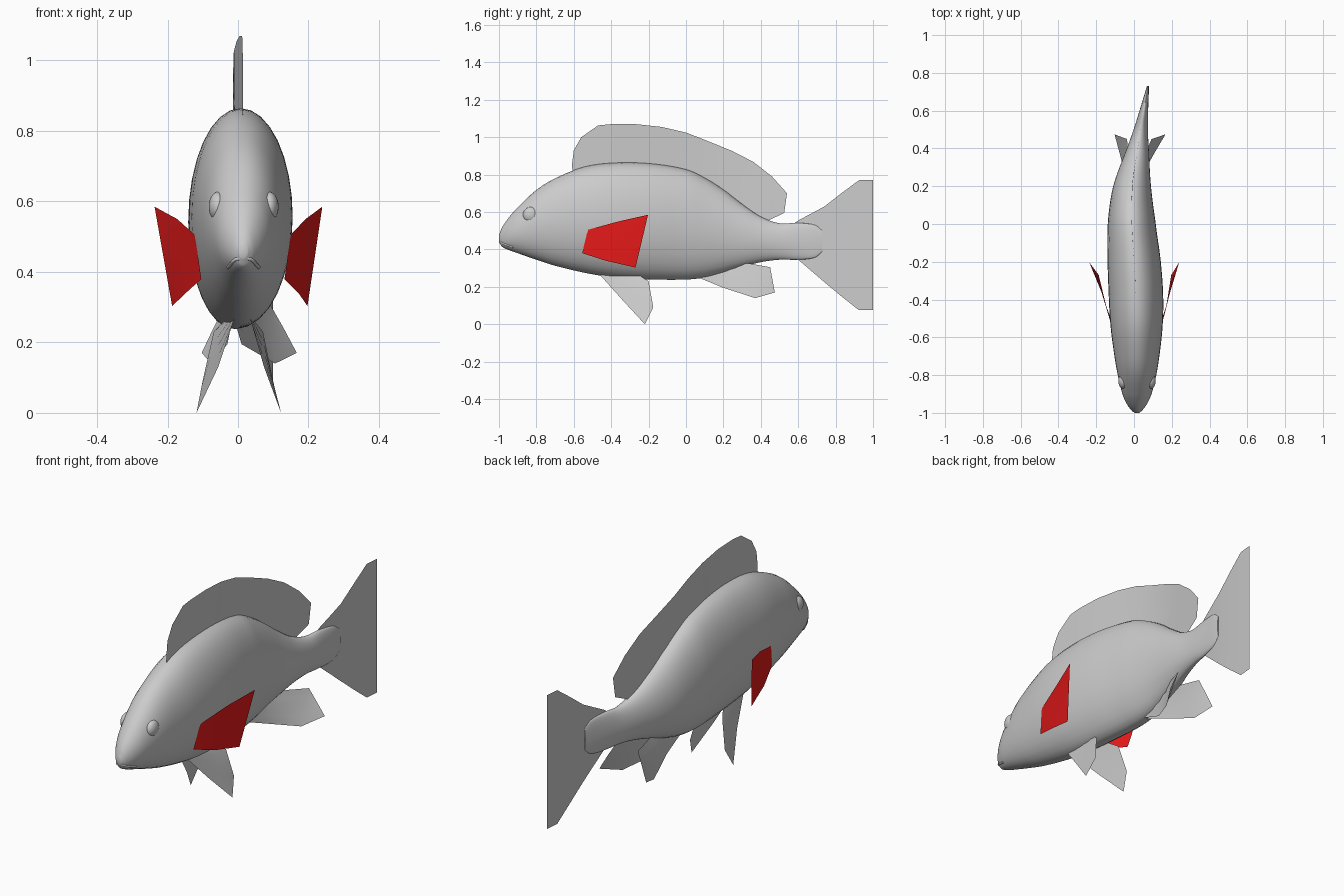
import bpy, bmesh, math

if "Cube" in bpy.data.objects:
    bpy.data.objects.remove(bpy.data.objects["Cube"])

# Body stations: y, top z, bottom z, half width
BODY = [(-1, .475, .44, .012), (-.985, .515, .416, .03), (-.95, .567, .398, .055),
        (-.9, .625, .38, .077), (-.8, .718, .345, .102), (-.7, .78, .313, .119),
        (-.55, .84, .277, .137), (-.4, .862, .252, .144), (-.2, .86, .24, .141),
        (0, .828, .239, .127), (.1, .783, .25, .115), (.2, .72, .275, .1),
        (.3, .643, .305, .08), (.4, .575, .332, .058), (.5, .54, .345, .038),
        (.6, .542, .345, .023), (.69, .53, .357, .011), (.73, .5, .39, .005)]
# Bent centreline: y, x
SPINE = [(-1, .015), (-.8, .016), (-.4, .011), (-.2, .001), (0, -.012), (.2, -.01),
         (.4, .02), (.6, .052), (.75, .076), (1, .1)]


def sample(keys, y):
    """Smooth Hermite interpolation of every column at y."""
    y = min(max(y, keys[0][0]), keys[-1][0])
    i = max(k for k in range(len(keys) - 1) if keys[k][0] <= y)
    a, b = keys[i], keys[i + 1]
    p, n = keys[max(i - 1, 0)], keys[min(i + 2, len(keys) - 1)]
    h = b[0] - a[0]
    t = (y - a[0]) / h
    out = []
    for c in range(1, len(a)):
        m0 = (b[c] - p[c]) / (b[0] - p[0]) * h
        m1 = (n[c] - a[c]) / (n[0] - a[0]) * h
        out.append((2*t**3 - 3*t**2 + 1) * a[c] + (t**3 - 2*t**2 + t) * m0
                   + (3*t**2 - 2*t**3) * b[c] + (t**3 - t**2) * m1)
    return out


def cx(y):
    return sample(SPINE, y)[0]


def make(name, bm, smooth=40):
    me = bpy.data.meshes.new(name)
    bm.to_mesh(me)
    bm.free()
    ob = bpy.data.objects.new(name, me)
    bpy.context.collection.objects.link(ob)
    bpy.ops.object.select_all(action='DESELECT')
    ob.select_set(True)
    bpy.context.view_layer.objects.active = ob
    bpy.ops.object.shade_smooth_by_angle(angle=math.radians(smooth))
    return ob


def fin(name, edge_a, edge_b, side=1, rows=4):
    """Thin sheet between two edges of (offset from spine, y, z) points."""
    bm = bmesh.new()
    cols = []
    for a, b in zip(edge_a, edge_b):
        col = []
        for r in range(rows + 1):
            t = r / rows
            o, y, z = [p + (q - p) * t for p, q in zip(a, b)]
            col.append(bm.verts.new((cx(y) + side * o, y, z)))
        cols.append(col)
    for c, d in zip(cols, cols[1:]):
        for r in range(rows):
            bm.faces.new((c[r], d[r], d[r + 1], c[r + 1]))
    return make(name, bm)


# Body loft
bm = bmesh.new()
N, SEG = 32, 5
ys = [a[0] + (b[0] - a[0]) * k / SEG for a, b in zip(BODY, BODY[1:]) for k in range(SEG)] + [BODY[-1][0]]
rings = []
for y in ys:
    top, bot, w = sample(BODY, y)
    zc, h = (top + bot) / 2, (top - bot) / 2
    rings.append([bm.verts.new((cx(y) + w * math.cos(2 * math.pi * k / N), y,
                                zc + h * math.sin(2 * math.pi * k / N))) for k in range(N)])
for r, s in zip(rings, rings[1:]):
    for k in range(N):
        bm.faces.new((r[k], r[(k + 1) % N], s[(k + 1) % N], s[k]))
bm.faces.new(rings[0][::-1])
bm.faces.new(rings[-1])
bmesh.ops.recalc_face_normals(bm, faces=bm.faces)
make("body", bm, 60)

# Eyes
for side, label in ((1, "right"), (-1, "left")):
    bpy.ops.mesh.primitive_uv_sphere_add(segments=24, ring_count=14, radius=1,
                                         location=(cx(-.83) + side * .073, -.83, .585))
    eye = bpy.context.object
    eye.name = label + "_eye"
    eye.scale = (.026, .042, .042)
    bpy.ops.object.shade_smooth()

# Mouth: thin lip following the snout surface
half = []
for y, z in ((-.925, .413), (-.95, .42), (-.97, .428), (-.988, .436)):
    top, bot, w = sample(BODY, y)
    d = (z - (top + bot) / 2) / ((top - bot) / 2)
    half.append((w * math.sqrt(max(0, 1 - d * d)), y, z))
path = [(-x, y, z) for x, y, z in half] + [(0, -.994, .44)] + half[::-1]
cu = bpy.data.curves.new("mouth", 'CURVE')
cu.dimensions = '3D'
cu.bevel_depth = .005
cu.bevel_resolution = 2
cu.use_fill_caps = True
sp = cu.splines.new('POLY')
sp.points.add(len(path) - 1)
for p, (x, y, z) in zip(sp.points, path):
    p.co = (cx(y) + x, y, z, 1)
bpy.context.collection.objects.link(bpy.data.objects.new("mouth", cu))

# Dorsal fin: base y, tip y, tip z
DORSAL = [(-.605, -.61, .85), (-.6, -.6, .93), (-.57, -.56, 1.0), (-.5, -.47, 1.063),
          (-.42, -.4, 1.07), (-.3, -.27, 1.07), (-.17, -.13, 1.055), (-.05, 0, 1.025),
          (.06, .12, .978), (.17, .25, .925), (.26, .36, .868), (.33, .46, .79),
          (.38, .54, .7), (.42, .525, .595), (.43, .43, .565)]
fin("dorsal_fin", [(0, b, sample(BODY, b)[0] - .02) for b, t, z in DORSAL],
    [(0, t, z) for b, t, z in DORSAL])

# Tail fin: y, low z, high z
TAIL = [(.55, .37, .52), (.6, .345, .555), (.67, .285, .592), (.74, .225, .63),
        (.83, .15, .7), (.925, .075, .77), (1, .075, .77)]
fin("tail_fin", [(0, y, a) for y, a, b in TAIL], [(0, y, b) for y, a, b in TAIL], rows=6)

# Paired fins
red = bpy.data.materials.new("fin_red")
red.diffuse_color = (.8, .01, .01, 1)
red.use_nodes = True
red.node_tree.nodes["Principled BSDF"].inputs["Base Color"].default_value = red.diffuse_color
for side, label in ((1, "right"), (-1, "left")):
    pec = fin(label + "_pectoral_fin",
              [(.136, -.525, .505), (.182, -.36, .55), (.238, -.203, .585)],
              [(.118, -.555, .38), (.16, -.43, .34), (.192, -.27, .303)], side)
    pec.data.materials.append(red)
    fin(label + "_pelvic_fin",
        [(.02, -.47, .275), (.065, -.34, .13), (.12, -.22, 0)],
        [(.03, -.27, .275), (.07, -.2, .23), (.1, -.175, .09)], side)
    fin(label + "_anal_fin",
        [(.004, .04, .26), (.02, .2, .195), (.09, .37, .14), (.135, .475, .17)],
        [(.004, .25, .33), (.035, .34, .325), (.065, .45, .305), (.1, .462, .24)], side)
